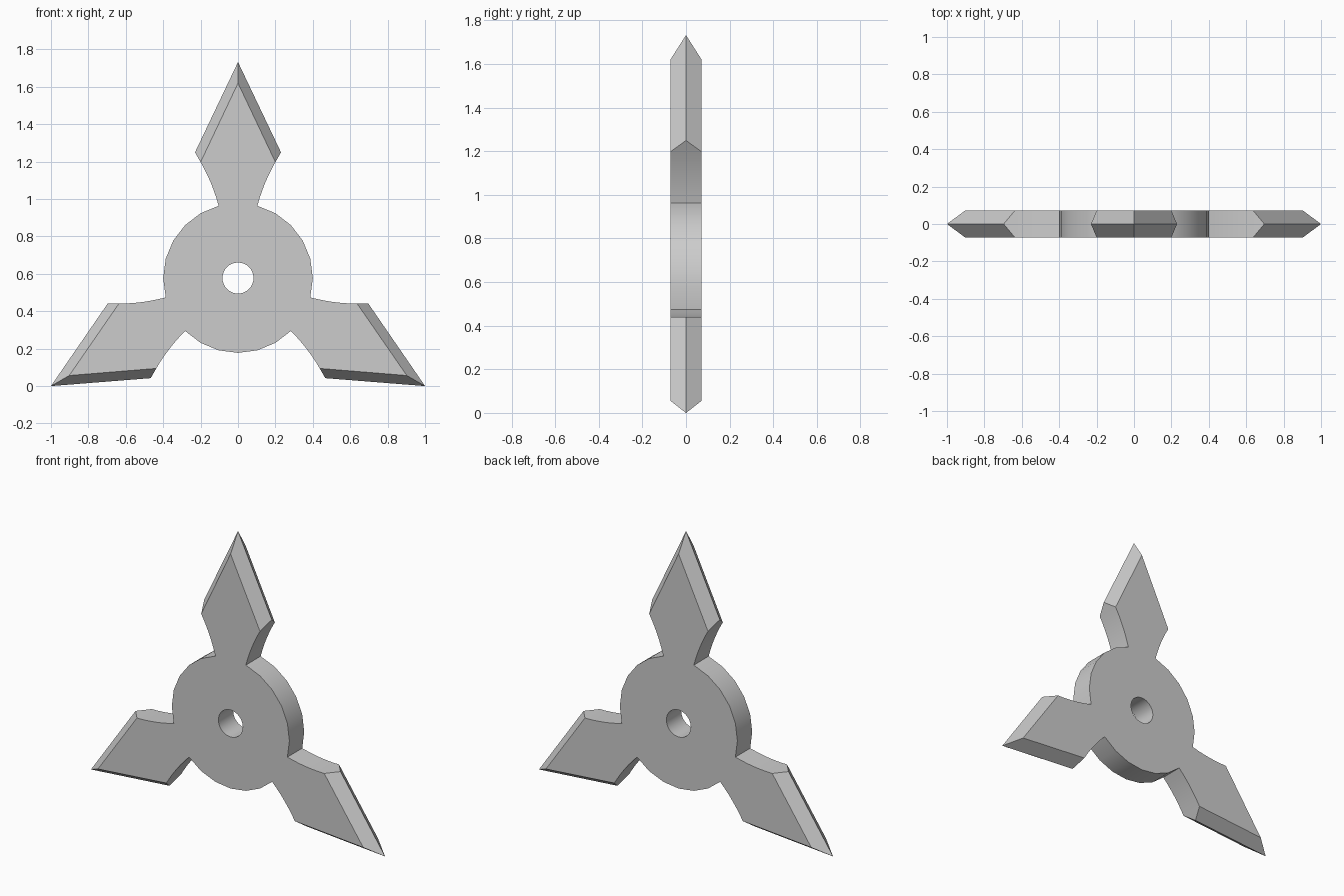
import bpy, bmesh
from math import sin, cos, radians, pi
from mathutils import Vector

cube = bpy.data.objects.get("Cube")
if cube:
    bpy.data.objects.remove(cube)

CENTRE = Vector((0, 0, 0.577))
HALF = 0.072          # half thickness
HUB, HOLE = 0.4, 0.083
STEP = radians(15)    # hub segment, also half the neck width
CURVE = 6             # segments in each neck curve

# Blade profile: across and outward from the hub centre
NECK = Vector((HUB * sin(STEP), HUB * cos(STEP)))
BEND = Vector((0.137, 0.51))
SHOULDER = Vector((0.2, 0.62))
SHOULDER_EDGE = Vector((0.23, 0.672))
TIP = Vector((0, 1.042))
TIP_EDGE = Vector((0, 1.155))

bm = bmesh.new()


def place(p, angle, y):
    """Turn a profile point about the hub axis (clockwise from the front)."""
    return bm.verts.new(CENTRE + Vector((p.x * cos(angle) + p.y * sin(angle), y,
                                         p.y * cos(angle) - p.x * sin(angle))))


def flip(p):
    return Vector((-p.x, p.y))


def neck(t):
    return NECK * (1 - t) ** 2 + BEND * 2 * t * (1 - t) + SHOULDER * t * t


# Outline pairs (front, back), with ridge vertices for the ground edges
curve = [neck(i / CURVE) for i in range(CURVE + 1)]
outline, ridge = [], {}
for blade in range(3):
    a = blade * 2 * pi / 3
    shape = [flip(p) for p in curve] + [TIP] + curve[::-1]
    shape += [Vector((HUB * sin(STEP * k), HUB * cos(STEP * k))) for k in range(2, 7)]
    edges = {CURVE: flip(SHOULDER_EDGE), CURVE + 1: TIP_EDGE, CURVE + 2: SHOULDER_EDGE}
    for i, p in enumerate(shape):
        if i in edges:
            ridge[len(outline)] = place(edges[i], a, 0)
        outline.append((place(p, a, -HALF), place(p, a, HALF)))

# Side walls, and bevels meeting at the ridge
for i, (f0, b0) in enumerate(outline):
    j = (i + 1) % len(outline)
    f1, b1 = outline[j]
    if i in ridge and j in ridge:
        bm.faces.new((f0, f1, ridge[j], ridge[i]))
        bm.faces.new((ridge[i], ridge[j], b1, b0))
    else:
        bm.faces.new((f0, f1, b1, b0))
    if i in ridge and (i - 1 not in ridge or j not in ridge):
        bm.faces.new((f0, ridge[i], b0))

# Centre hole wall
hole = []
for k in range(32):
    p = Vector((0, HOLE))
    hole.append((place(p, k * pi / 16, -HALF), place(p, k * pi / 16, HALF)))
for (f0, b0), (f1, b1) in zip(hole, hole[1:] + hole[:1]):
    bm.faces.new((f0, f1, b1, b0))

# Flat front and back around the hole
for side in (0, 1):
    rim = []
    for ring in (outline, hole):
        for p, q in zip(ring, ring[1:] + ring[:1]):
            e = bm.edges.get((p[side], q[side]))
            rim.append(e)
    bmesh.ops.triangle_fill(bm, edges=rim, use_beauty=True,
                            normal=Vector((0, 2 * side - 1, 0)))
bmesh.ops.recalc_face_normals(bm, faces=bm.faces[:])

mesh = bpy.data.meshes.new("throwing_star")
bm.to_mesh(mesh)
bm.free()
star = bpy.data.objects.new("throwing_star", mesh)
bpy.context.collection.objects.link(star)

# Grey steel
steel = bpy.data.materials.new("grey_steel")
steel.use_nodes = True
colour = (0.604, 0.604, 0.604, 1)
steel.diffuse_color = colour
steel.node_tree.nodes["Principled BSDF"].inputs["Base Color"].default_value = colour
mesh.materials.append(steel)

bpy.ops.object.select_all(action="DESELECT")
star.select_set(True)
bpy.context.view_layer.objects.active = star
bpy.ops.object.shade_smooth_by_angle(angle=radians(30))
